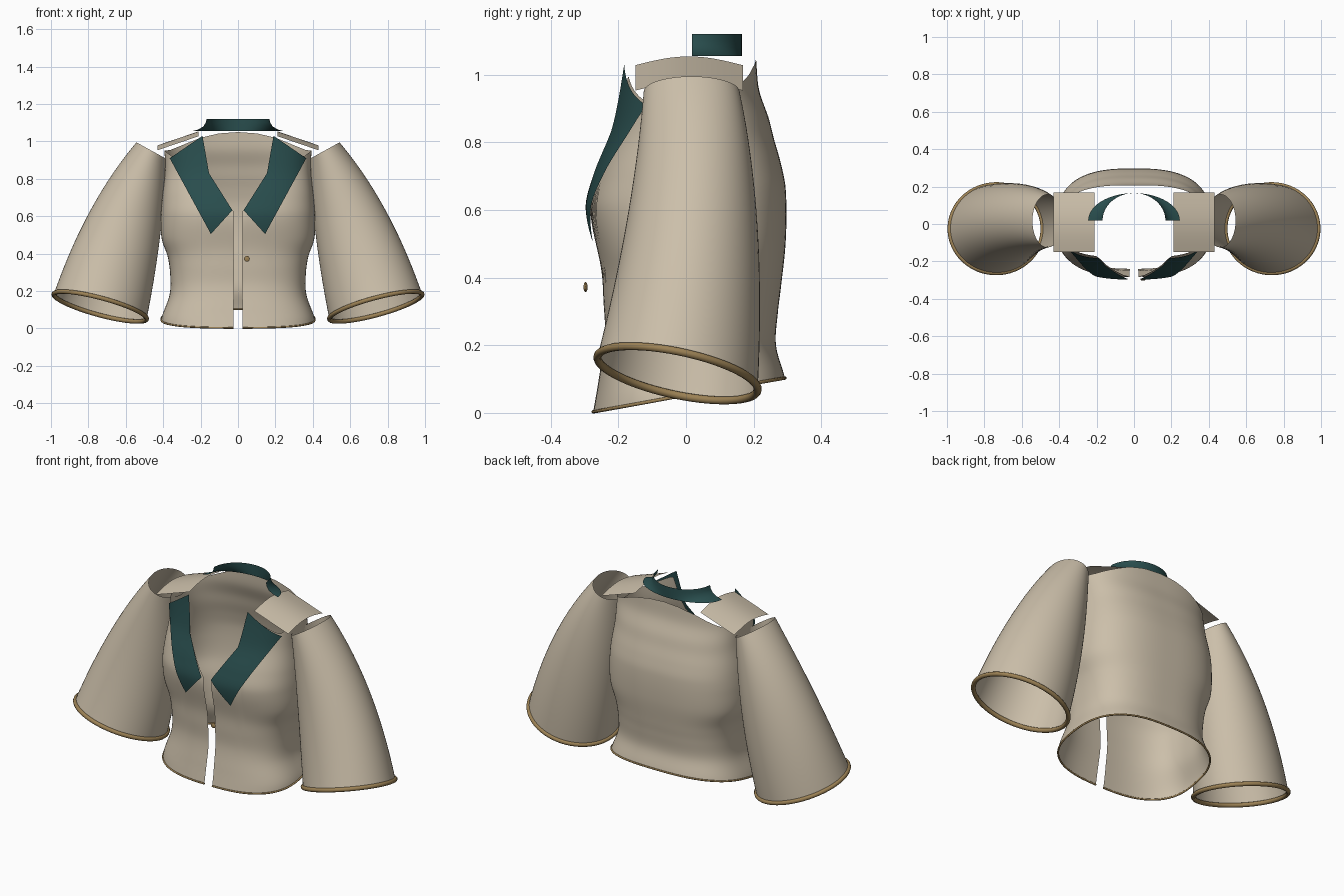
import bpy, math
from mathutils import Vector

if "Cube" in bpy.data.objects:
    bpy.data.objects.remove(bpy.data.objects["Cube"])

N = 2.7  # squareness of the torso section


def material(name, rgb):
    m = bpy.data.materials.new(name)
    m.diffuse_color = (*rgb, 1)
    m.use_nodes = True
    m.node_tree.nodes["Principled BSDF"].inputs["Base Color"].default_value = m.diffuse_color
    return m


CLOTH = material("cloth", (0.60, 0.52, 0.40))
TEAL = material("teal", (0.022, 0.075, 0.075))
GOLD = material("gold", (0.33, 0.22, 0.09))


def linear(pts, x):
    x = min(max(x, pts[0][0]), pts[-1][0])
    for (a, p), (b, q) in zip(pts, pts[1:]):
        if x <= b:
            return p + (q - p) * (x - a) / (b - a)


def smooth(pts, x):
    """Cubic curve through the given points."""
    x = min(max(x, pts[0][0]), pts[-1][0])
    n = len(pts)
    for i in range(n - 1):
        if x <= pts[i + 1][0]:
            def slope(k):
                lo, hi = pts[max(k - 1, 0)], pts[min(k + 1, n - 1)]
                return (hi[1] - lo[1]) / (hi[0] - lo[0])
            (a, p), (b, q) = pts[i], pts[i + 1]
            h, t = b - a, (x - a) / (b - a)
            return (p * (2*t**3 - 3*t*t + 1) + slope(i) * h * (t**3 - 2*t*t + t)
                    + q * (3*t*t - 2*t**3) + slope(i + 1) * h * (t**3 - t*t))


def grid(name, rows, mat, closed=False):
    """Smooth sheet from rows of points."""
    w = len(rows[0])
    verts = [p for r in rows for p in r]
    faces = [(j*w + i, j*w + (i + 1) % w, (j + 1)*w + (i + 1) % w, (j + 1)*w + i)
             for j in range(len(rows) - 1) for i in range(w if closed else w - 1)]
    me = bpy.data.meshes.new(name)
    me.from_pydata(verts, [], faces)
    me.materials.append(mat)
    me.shade_smooth()
    ob = bpy.data.objects.new(name, me)
    bpy.context.collection.objects.link(ob)
    return ob


def piping(name, pts, radius, closed):
    """Round trim along a path."""
    cu = bpy.data.curves.new(name, 'CURVE')
    cu.dimensions = '3D'
    cu.bevel_depth = radius
    cu.bevel_resolution = 3
    sp = cu.splines.new('POLY')
    sp.points.add(len(pts) - 1)
    for p, v in zip(sp.points, pts):
        p.co = (*v, 1)
    sp.use_cyclic_u = closed
    cu.use_fill_caps = not closed
    cu.materials.append(GOLD)
    ob = bpy.data.objects.new(name, cu)
    bpy.context.collection.objects.link(ob)


# Torso profiles: height -> half width, front depth, back depth
SIDE = [(0, .415), (.06, .408), (.18, .366), (.28, .362), (.38, .375), (.48, .408),
        (.6, .412), (.7, .405), (.85, .39), (1.05, .40)]
FRONT = [(0, .275), (.1, .258), (.23, .24), (.33, .244), (.42, .25), (.6, .283),
         (.7, .262), (.83, .215), (.92, .195), (1.05, .175)]
BACK = [(.05, .30), (.105, .292), (.2, .266), (.3, .272), (.365, .28), (.51, .295),
        (.66, .295), (.74, .28), (.81, .26), (.87, .245), (.955, .216), (1.05, .207)]
FRONT_TOP = [(.02, .625), (.03, .63), (.165, .82), (.205, 1.0), (.36, .92), (.4, .95)]
BACK_TOP = [(0, 1.05), (.1, 1.043), (.2, 1.02), (.365, .955), (.4, .95)]


def torso_point(ang, z):
    s, c = math.sin(ang), math.cos(ang)
    x = math.copysign(abs(s) ** (2 / N), s) * smooth(SIDE, z)
    y = abs(c) ** (2 / N) * (-smooth(FRONT, z) if c > 0 else smooth(BACK, z))
    return Vector((x, y, z))


def front_y(x, z):
    k = min(abs(x) / smooth(SIDE, z), 1)
    return -smooth(FRONT, z) * (1 - k ** N) ** (1 / N)


# Torso: open at the front, V neck, hem higher at the back
cols, levels = 144, 60
start = math.asin((.025 / .41) ** (N / 2))
angles = [start + (2 * math.pi - 2 * start) * i / cols for i in range(cols + 1)]
rows = []
for j in range(levels + 1):
    row = []
    for a in angles:
        ux = abs(math.sin(a)) ** (2 / N) * .4
        low = .053 - .05 * math.copysign(abs(math.cos(a)) ** (2 / N), math.cos(a))
        high = linear(FRONT_TOP if math.cos(a) > 0 else BACK_TOP, ux)
        row.append(torso_point(a, low + (high - low) * j / levels))
    rows.append(row)
grid("jacket_body", rows, CLOTH)
piping("hem_trim", rows[0], .005, False)

# Sleeve stations along the arm
ST = (0, .5, 1)
IN_X, IN_Z = (.38, .418, .488), (.905, .48, .052)
OUT_X, OUT_Z = (.543, .79, .985), (.995, .63, .182)
Y0, Y1 = (-.125, -.175, -.262), (.158, .212, .212)


def quad(v, t):
    return v[0]*(1 - t)*(1 - 2*t) + v[1]*4*t*(1 - t) + v[2]*t*(2*t - 1)


def sleeve(side, tag):
    rings = []
    for j in range(33):
        t = j / 32
        a = Vector((quad(IN_X, t), 0, quad(IN_Z, t)))
        b = Vector((quad(OUT_X, t), 0, quad(OUT_Z, t)))
        y0, y1 = quad(Y0, t), quad(Y1, t)
        ring = []
        for i in range(64):
            th = 2 * math.pi * i / 64
            p = (a + b) / 2 + (b - a) / 2 * math.cos(th)
            p.y = (y0 + y1) / 2 + (y1 - y0) / 2 * math.sin(th)
            p.z -= .047 * t * t * math.sin(th)   # cuff dips toward the back
            p.x *= side
            ring.append(p)
        rings.append(ring)
    grid(tag + "_sleeve", rings, CLOTH, True)
    piping(tag + "_cuff_trim", rings[-1], .012, True)


def lapel(side, tag):
    inner_x, inner_z = [(0, .03), (.55, .155), (1, .19)], [(0, .632), (.55, .83), (1, 1.03)]
    outer_x, outer_z = [(0, .145), (1, .365)], [(0, .505), (1, .91)]
    rows = []
    for j in range(41):
        s = j / 40
        row = []
        for i in range(17):
            u = i / 16
            x = linear(inner_x, s) * (1 - u) + linear(outer_x, s) * u
            z = linear(inner_z, s) * (1 - u) + linear(outer_z, s) * u
            row.append((side * x, front_y(x, z) - .014, z))
        rows.append(row)
    grid(tag + "_lapel", rows, TEAL)


def yoke(side, tag):
    rows = []
    for j in range(13):
        u = j / 12
        row = []
        for i in range(17):
            v = i / 16
            row.append((side * (.21 + .22 * u), -.15 + .318 * v,
                        1.028 - .075 * u + .026 * math.sin(math.pi * v)))
        rows.append(row)
    grid(tag + "_shoulder_yoke", rows, CLOTH)


for side, tag in ((1, "right"), (-1, "left")):
    sleeve(side, tag)
    lapel(side, tag)
    yoke(side, tag)

# Standing collar behind the neck, flaring at the lower ends
rows = []
for z, rx in ((1.055, .245), (1.064, .212), (1.08, .185), (1.10, .173), (1.12, .168)):
    rows.append([(rx * math.cos(math.pi * i / 48), .018 + .147 * math.sin(math.pi * i / 48), z)
                 for i in range(49)])
grid("collar", rows, TEAL)

# Front button
bpy.ops.mesh.primitive_uv_sphere_add(segments=20, ring_count=12, radius=1, location=(.048, -.297, .372))
button = bpy.context.object
button.name = "front_button"
button.scale = (.015, .006, .015)
button.data.materials.append(GOLD)
button.data.shade_smooth()
